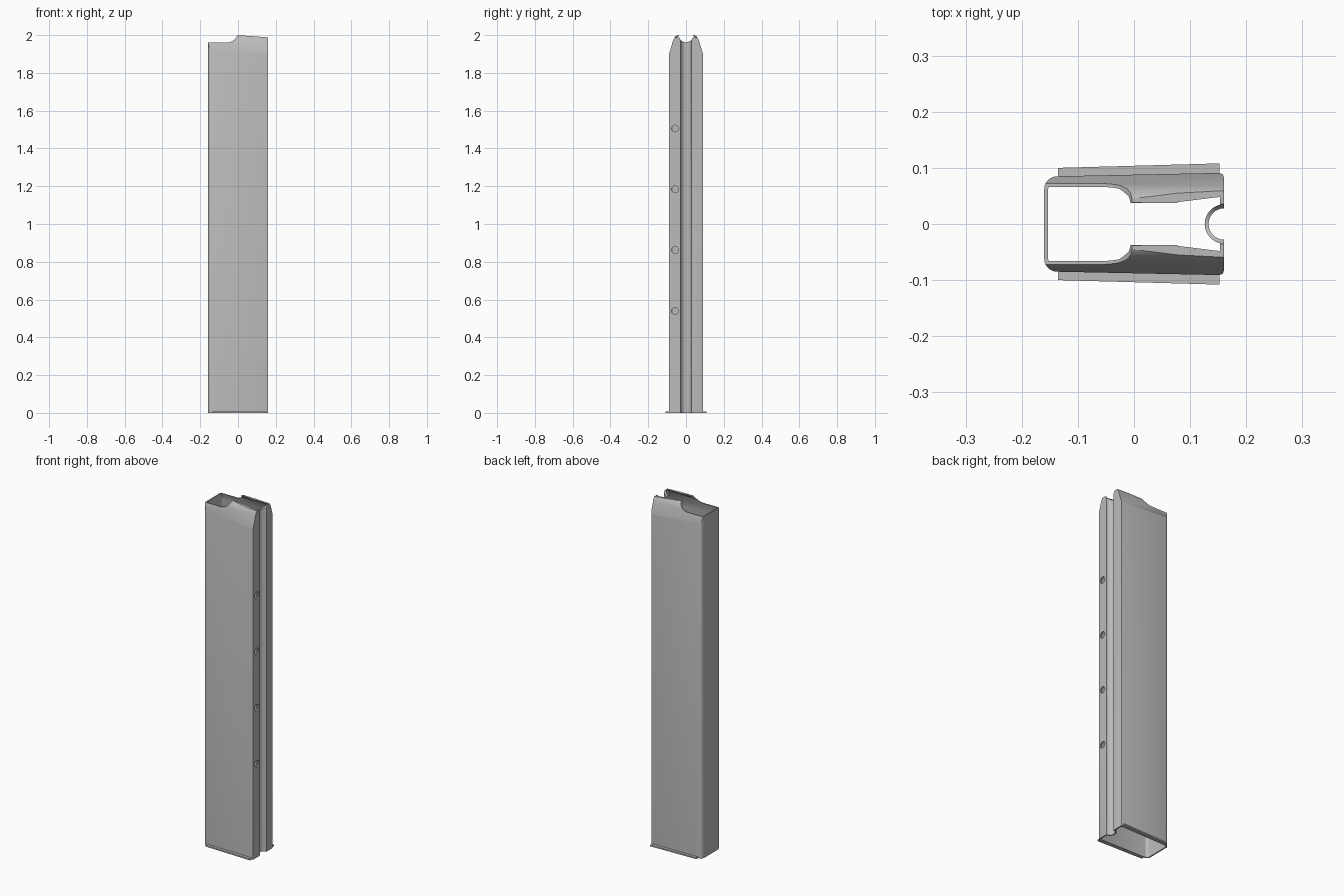
import bpy, bmesh
from math import sin, cos, pi, radians, acos

scene = bpy.context.scene
if "Cube" in bpy.data.objects:
    bpy.data.objects.remove(bpy.data.objects["Cube"])

steel = bpy.data.materials.new("grey_steel")
steel.use_nodes = True
grey = (0.5, 0.5, 0.5, 1)
steel.diffuse_color = grey
steel.node_tree.nodes["Principled BSDF"].inputs["Base Color"].default_value = grey

WALL = 0.007


def prism(name, pts, axis, lo, hi):
    """Extrude a 2D outline along an axis from lo to hi."""
    place = {"x": lambda p, h: (h, p[0], p[1]),
             "y": lambda p, h: (p[0], h, p[1]),
             "z": lambda p, h: (p[0], p[1], h)}[axis]
    bm = bmesh.new()
    low = [bm.verts.new(place(p, lo)) for p in pts]
    high = [bm.verts.new(place(p, hi)) for p in pts]
    bm.faces.new(low)
    bm.faces.new(high)
    for i in range(len(pts)):
        j = (i + 1) % len(pts)
        bm.faces.new((low[i], low[j], high[j], high[i]))
    bmesh.ops.recalc_face_normals(bm, faces=bm.faces)
    mesh = bpy.data.meshes.new(name)
    bm.to_mesh(mesh)
    bm.free()
    obj = bpy.data.objects.new(name, mesh)
    scene.collection.objects.link(obj)
    mesh.materials.append(steel)
    return obj


def activate(obj):
    bpy.ops.object.select_all(action="DESELECT")
    obj.select_set(True)
    bpy.context.view_layer.objects.active = obj


def combine(target, tool, operation):
    """Apply a boolean and discard the tool."""
    tool.hide_render = True
    activate(target)
    mod = target.modifiers.new("cut", "BOOLEAN")
    mod.operation = operation
    mod.solver = "EXACT"
    mod.object = tool
    bpy.ops.object.modifier_apply(modifier=mod.name)
    bpy.data.objects.remove(tool)


def arc(cx, cy, r, start, end, n):
    steps = [start + (end - start) * i / n for i in range(n + 1)]
    return [(cx + r * cos(a), cy + r * sin(a)) for a in steps]


def tube_section(d):
    """Plan outline with rounded back corners and a round front groove."""
    front = 0.16 - d
    r = 0.028 + d
    open_angle = pi - acos((0.161 - front) / r)
    half = arc(0.161, 0, r, pi, open_angle, 10)
    half += [(front, 0.084 - d), (front - 0.002, 0.089 - d), (front - 0.008, 0.091 - d)]
    half += arc(-0.137, 0.062, 0.023 - d, pi / 2, pi, 6)
    return half + [(x, -y) for x, y in reversed(half[1:])]


def lip_section(d):
    """End outline whose top bends inward into the feed lips."""
    half = [(0.111, 1.83), (0.069, 1.97), (0.063, 1.983), (0.055, 1.994), (0.045, 2.0)]
    half = [(0.111 - d, -0.2)] + [(y - d, z - d * (z > 1.975)) for y, z in half]
    return half + [(-y, z) for y, z in reversed(half)]


# Hollow tube with bent feed lips
body = prism("magazine_body", tube_section(0), "z", 0, 2.05)
combine(body, prism("outer_lips", lip_section(0), "x", -0.3, 0.3), "INTERSECT")
cavity = prism("cavity", tube_section(WALL), "z", -0.05, 2.04)
combine(cavity, prism("inner_lips", lip_section(WALL - 0.001), "x", -0.3, 0.3), "INTERSECT")
combine(body, cavity, "DIFFERENCE")

# Lowered back rim, curved step and sloping lip tops
notch = [(-0.3, 1.96)] + arc(-0.06, 2.02, 0.06, -pi / 2, -0.34, 10)
notch += [(0.2, 1.985), (0.2, 2.2), (-0.3, 2.2)]
combine(body, prism("top_notch", notch, "y", -0.3, 0.3), "DIFFERENCE")

# Slot between the lips
combine(body, prism("lip_slot", arc(0, 2.0, 0.038, 0, 2 * pi * 31 / 32, 31), "x", -0.1, 0.3),
        "DIFFERENCE")

# Witness holes down one side of the front wall
for i in range(4):
    ring = arc(-0.058, 0.54 + 0.322 * i, 0.018, 0, 2 * pi * 19 / 20, 19)
    combine(body, prism("hole", ring, "x", 0.12, 0.2), "DIFFERENCE")

activate(body)
bpy.ops.object.shade_smooth_by_angle(angle=radians(30))

# Floor plate rails along the bottom edges
for side, s in (("left", 1), ("right", -1)):
    outline = [(-0.135, 0.081), (0.152, 0.087), (0.152, 0.108), (-0.135, 0.1)]
    flip = {"left": "back", "right": "front"}[side]
    prism(flip + "_bottom_rail", [(x, s * y) for x, y in outline], "z", 0, 0.008)
